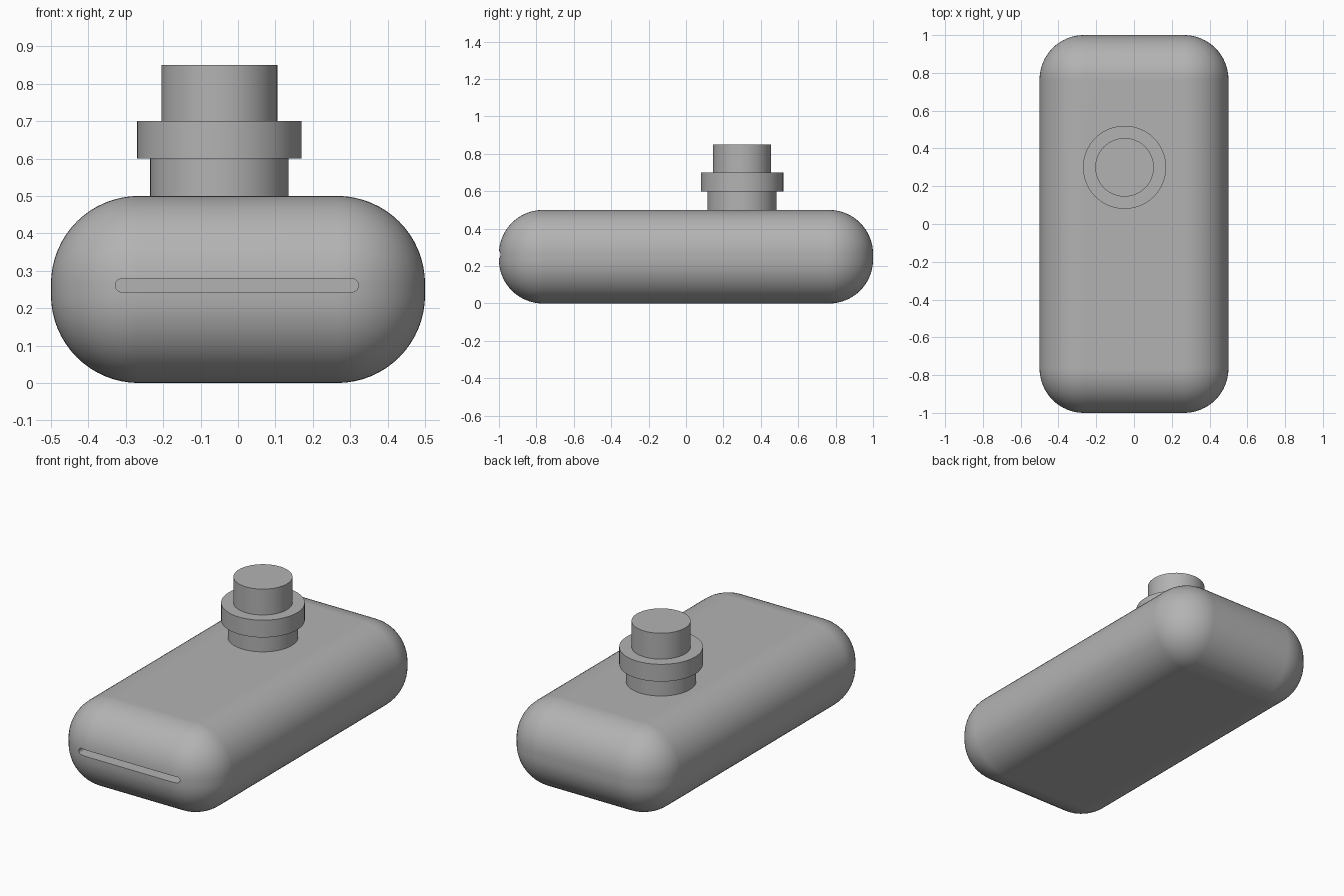
import bpy, bmesh, math
from mathutils import Matrix

cube = bpy.data.objects.get("Cube")
if cube:
    bpy.data.objects.remove(cube, do_unlink=True)

grey = bpy.data.materials.new("plain grey")
grey.use_nodes = True
colour = (0.45, 0.45, 0.45, 1)
grey.diffuse_color = colour
grey.node_tree.nodes["Principled BSDF"].inputs["Base Color"].default_value = colour


def make_object(name, bm):
    bmesh.ops.recalc_face_normals(bm, faces=bm.faces)
    mesh = bpy.data.meshes.new(name)
    bm.to_mesh(mesh)
    bm.free()
    mesh.materials.append(grey)
    obj = bpy.data.objects.new(name, mesh)
    bpy.context.collection.objects.link(obj)
    return obj


def smooth(obj):
    bpy.ops.object.select_all(action="DESELECT")
    obj.select_set(True)
    bpy.context.view_layer.objects.active = obj
    bpy.ops.object.shade_smooth_by_angle(angle=math.radians(35))


# Rounded body
bm = bmesh.new()
bmesh.ops.create_cube(bm, size=1, matrix=Matrix.Translation((0, 0, 0.25)) @ Matrix.Diagonal((1, 2, 0.5, 1)))
bmesh.ops.bevel(bm, geom=bm.edges[:], offset=0.235, segments=16, profile=0.5, affect="EDGES")
body = make_object("body", bm)

# Slot cutter with round ends, pushed into the front
half_length, radius, depth = 0.325, 0.018, 0.1
bm = bmesh.new()
outline = []
for side in (1, -1):
    for i in range(13):
        a = math.pi * (i / 12 - 0.5)
        x = side * (half_length - radius + radius * math.cos(a))
        z = 0.261 + side * radius * math.sin(a)
        outline.append(bm.verts.new((x - 0.003, -1.1, z)))
face = bm.faces.new(outline)
extruded = bmesh.ops.extrude_face_region(bm, geom=[face])["geom"]
bmesh.ops.translate(bm, vec=(0, 0.1 + depth, 0), verts=[v for v in extruded if isinstance(v, bmesh.types.BMVert)])
cutter = make_object("slot_cutter", bm)
cut = body.modifiers.new("front slot", "BOOLEAN")
cut.object, cut.operation, cut.solver = cutter, "DIFFERENCE", "EXACT"

# Bake the cut so that its rim can be marked sharp
bpy.context.view_layer.objects.active = body
bpy.ops.object.modifier_apply(modifier=cut.name)
bpy.data.objects.remove(cutter, do_unlink=True)
smooth(body)
weighted = body.modifiers.new("even shading", "WEIGHTED_NORMAL")
weighted.keep_sharp = True

# Stepped round neck on top
for name, radius, bottom, top in (
    ("neck_base", 0.185, 0.5, 0.6),
    ("neck_collar", 0.22, 0.6, 0.7),
    ("neck_cap", 0.155, 0.7, 0.85),
):
    bm = bmesh.new()
    bmesh.ops.create_cone(bm, cap_ends=True, segments=64, radius1=radius, radius2=radius, depth=top - bottom,
                          matrix=Matrix.Translation((-0.05, 0.3, (bottom + top) / 2)))
    smooth(make_object(name, bm))
